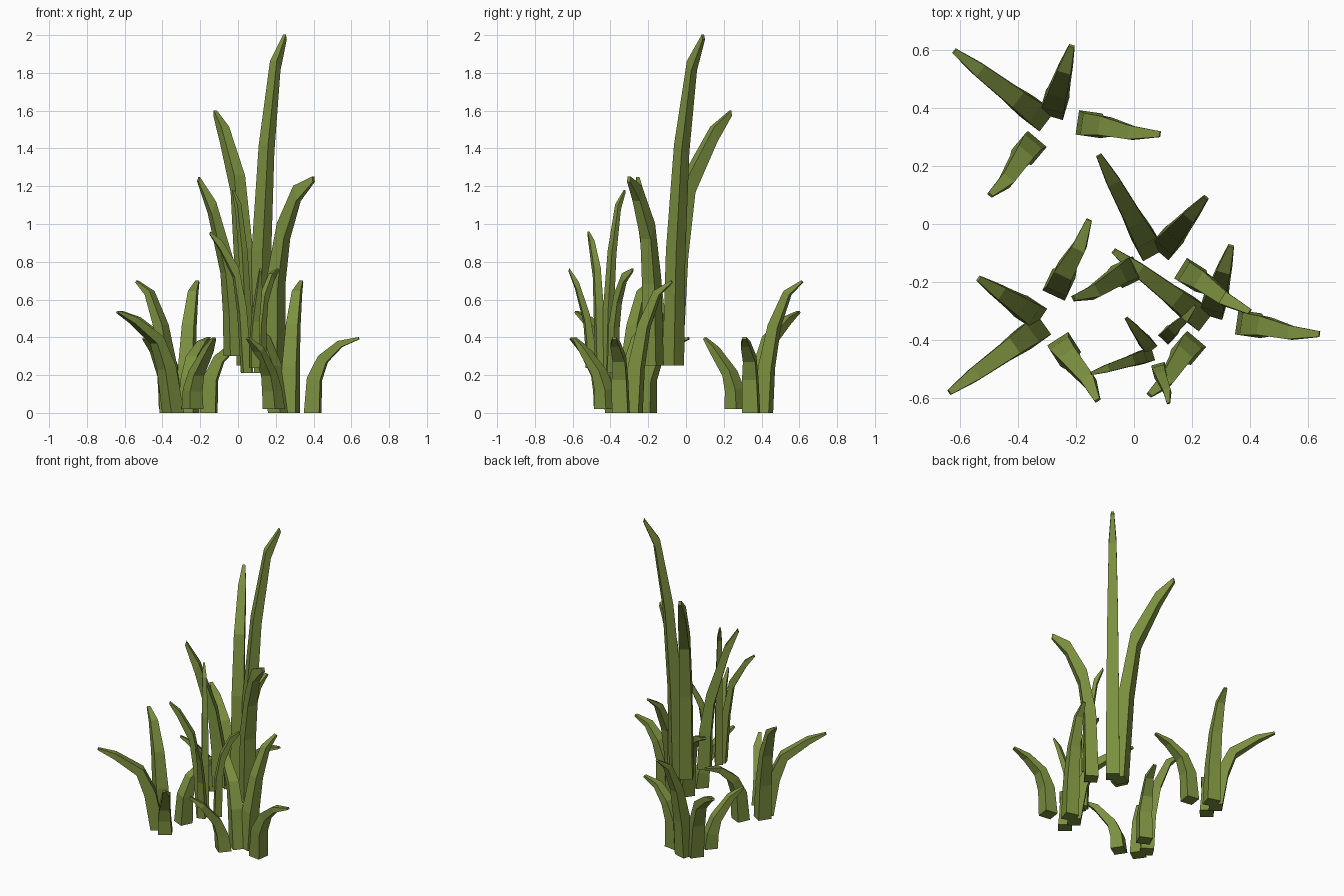
import bpy, bmesh
from math import radians
from mathutils import Vector, Matrix

if "Cube" in bpy.data.objects:
    bpy.data.objects.remove(bpy.data.objects["Cube"])

green = bpy.data.materials.new("grass_green")
green.diffuse_color = (0.2, 0.28, 0.05, 1)
green.use_nodes = True
green.node_tree.nodes["Principled BSDF"].inputs["Base Color"].default_value = green.diffuse_color

WIDE = (0.085, 0.078, 0.066, 0.048, 0.02)    # across the blade
THICK = (0.082, 0.072, 0.055, 0.037, 0.012)  # along the bend


def line(base, tip, steps):
    """Path whose points are (fraction from base to tip, height)."""
    b, t = Vector(base), Vector(tip)
    return [(*b.lerp(t, f), z) for f, z in steps]


# The four blades of one clump, as centre paths
BLADES = {
    "long_blade": line((-0.275, 0.41), (-0.215, 0.615),
                       [(0, 0), (0.08, 0.24), (0.28, 0.46), (0.62, 0.635), (1, 0.696)]),
    "leaning_blade": line((-0.333, 0.378), (-0.62, 0.597),
                          [(0, 0), (0.12, 0.24), (0.29, 0.385), (0.71, 0.49), (1, 0.535)]),
    "side_blade": [(-0.155, 0.345, 0), (-0.145, 0.34, 0.18), (-0.10, 0.337, 0.285),
                   (-0.01, 0.315, 0.365), (0.09, 0.31, 0.395)],
    "small_blade": [(-0.36, 0.262, 0.02), (-0.37, 0.258, 0.12), (-0.387, 0.232, 0.21),
                    (-0.44, 0.15, 0.335), (-0.497, 0.10, 0.395)],
}
PIVOT = Vector((-0.62, 0.60, 0))


def make_blade(name, path, matrix):
    pts = [Vector(p) for p in path]
    head = pts[-1] - pts[0]
    head.z = 0
    head.normalize()
    side = Vector((-head.y, head.x, 0))
    bm = bmesh.new()
    rings = []
    for i, p in enumerate(pts):
        # base ring lies flat, the others tilt with the bend
        tangent = Vector((0, 0, 1)) if i == 0 else \
            (pts[min(i + 1, 4)] - pts[i - 1]).normalized()
        across = side * WIDE[i] / 2
        depth = side.cross(tangent).normalized() * THICK[i] / 2
        rings.append([bm.verts.new(matrix @ (p + a * across + d * depth))
                      for a, d in ((1, 1), (-1, 1), (-1, -1), (1, -1))])
    for lo, hi in zip(rings, rings[1:]):
        for k in range(4):
            n = (k + 1) % 4
            bm.faces.new((lo[k], lo[n], hi[n], hi[k]))
    bm.faces.new(rings[0])
    bm.faces.new(rings[-1])
    bmesh.ops.recalc_face_normals(bm, faces=bm.faces)
    mesh = bpy.data.meshes.new(name)
    bm.to_mesh(mesh)
    bm.free()
    mesh.materials.append(green)
    bpy.context.collection.objects.link(bpy.data.objects.new(name, mesh))


# Clumps: position of the leaning blade's tip, turn, width scale, height scale
CLUMPS = {
    "back_left": ((-0.62, 0.60, 0), 0, 1, 1),
    "front_right": ((-0.07, -0.09, 0), 0, 1, 1),
    "front_left": ((-0.64, -0.58, 0), 73, 1, 1),
    "tall_centre": ((-0.12, 0.24, 0.25), -24, 0.98, 2.5),
    "small_centre": ((-0.15, -0.515, 0.21), 55, 0.56, 1.386),
}
for clump, (pos, turn, s, h) in CLUMPS.items():
    m = (Matrix.Translation(pos) @ Matrix.Rotation(radians(turn), 4, 'Z')
         @ Matrix.Diagonal((s, s, h, 1)) @ Matrix.Translation(-PIVOT))
    for blade, path in BLADES.items():
        make_blade(f"{clump}_{blade}", path, m)
